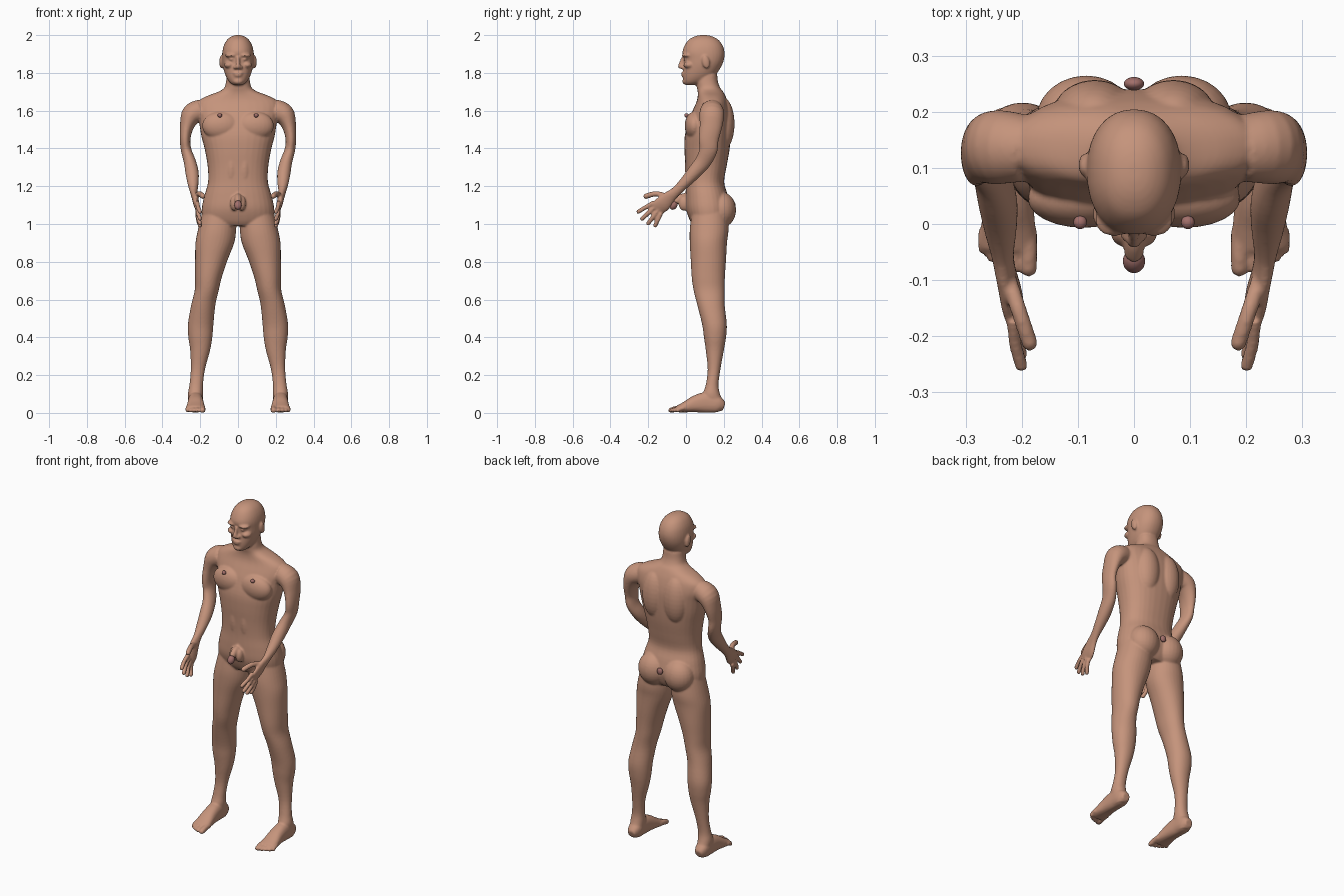
import bpy, bmesh, math
from mathutils import Vector, Matrix


def material(name, rgb):
    m = bpy.data.materials.new(name)
    m.diffuse_color = (*rgb, 1)
    return m


SKIN = material("skin", (0.56, 0.295, 0.2))
DARK = material("dark_pink_skin", (0.36, 0.16, 0.145))


def catmull(pts, steps=4):
    """Smoothly interpolate a list of tuples."""
    out = []
    for i in range(len(pts) - 1):
        a, b, c, d = (pts[max(0, min(len(pts) - 1, i + k))] for k in (-1, 0, 1, 2))
        for s in range(steps):
            t = s / steps
            out.append([0.5 * (2 * q + (r - p) * t + (2 * p - 5 * q + 4 * r - w) * t * t
                               + (3 * q - p - 3 * r + w) * t ** 3)
                        for p, q, r, w in zip(a, b, c, d)])
    return out + [list(pts[-1])]


def loft(bm, pts, mirror=False, flat=False, ref=(0, 1, 0), n=2.0, seg=32):
    """Skin rounded rings (x, y, z, ra, rb) along a path."""
    pts = catmull(pts)
    ref = Vector(ref)
    for sx in ((1, -1) if mirror else (1,)):
        rings = []
        for i, (x, y, z, ra, rb) in enumerate(pts):
            t = Vector(pts[min(i + 1, len(pts) - 1)][:3]) - Vector(pts[max(i - 1, 0)][:3])
            t = Vector((0, 0, 1)) if flat else t.normalized()
            a = ref.cross(t).normalized()
            b = t.cross(a)
            ring = []
            for k in range(seg):
                c, s = math.cos(k * math.tau / seg), math.sin(k * math.tau / seg)
                p = (Vector((x, y, z))
                     + a * ra * math.copysign(abs(c) ** (2 / n), c)
                     + b * rb * math.copysign(abs(s) ** (2 / n), s))
                ring.append(bm.verts.new((p.x * sx, p.y, p.z)))
            rings.append(ring)
        for r0, r1 in zip(rings, rings[1:]):
            for k in range(seg):
                bm.faces.new((r0[k], r0[k - 1], r1[k - 1], r1[k]))
        bm.faces.new(rings[0])
        bm.faces.new(rings[-1][::-1])


def sections(rows):
    """(z, x0, x1, y0, y1) extents to ring tuples."""
    return [((a + b) / 2, (c + d) / 2, z, (b - a) / 2, (d - c) / 2) for z, a, b, c, d in rows]


def blob(bm, loc, size, tilt=0):
    """Ellipsoid, mirrored when it is off the centre line."""
    for sx in ((1, -1) if loc[0] else (1,)):
        m = (Matrix.Translation((loc[0] * sx, loc[1], loc[2])) @ Matrix.Rotation(tilt, 4, 'X')
             @ Matrix.Diagonal((*size, 1)))
        bmesh.ops.create_uvsphere(bm, u_segments=24, v_segments=16, radius=1, matrix=m)


def digit(bm, path, r):
    """Finger or toe with a rounded tip."""
    loft(bm, [(*p, r, r) for p in path], mirror=True, seg=16)
    blob(bm, path[-1], (r, r, r))


def finish(bm, name, mat):
    bmesh.ops.recalc_face_normals(bm, faces=bm.faces)
    me = bpy.data.meshes.new(name)
    bm.to_mesh(me)
    bm.free()
    me.materials.append(mat)
    me.polygons.foreach_set("use_smooth", [True] * len(me.polygons))
    ob = bpy.data.objects.new(name, me)
    bpy.context.collection.objects.link(ob)
    return ob


bm = bmesh.new()

# torso and neck
torso = [(1.79, .06, .06, .165), (1.75, .064, .055, .17), (1.72, .074, .058, .182),
         (1.70, .105, .062, .197), (1.675, .17, .062, .21), (1.645, .215, .055, .222),
         (1.60, .222, .035, .234), (1.55, .208, .015, .24), (1.47, .195, -.006, .238),
         (1.39, .175, -.008, .23), (1.30, .16, -.003, .214), (1.22, .159, 0, .202),
         (1.15, .178, -.002, .222), (1.08, .192, 0, .235), (1.02, .185, .02, .22),
         (.99, .14, .04, .2)]
loft(bm, sections([(z, -w, w, f, b) for z, w, f, b in torso]), flat=True, n=2.3)
blob(bm, (.09, .045, 1.52), (.1, .052, .075))        # chest
blob(bm, (.07, .195, 1.53), (.075, .062, .14))       # back muscles
blob(bm, (.085, .185, 1.075), (.09, .08, .095))      # buttocks
blob(bm, (.035, .05, 1.3), (.04, .056, .13))         # abdomen

# legs
legs = [(1.06, .01, .19, .03, .22), (.97, .01, .212, .02, .225), (.90, .02, .225, .02, .217),
        (.81, .055, .227, .025, .212), (.72, .085, .227, .03, .206), (.65, .102, .229, .04, .204),
        (.57, .12, .248, .06, .205), (.47, .13, .265, .085, .216), (.40, .136, .263, .095, .212),
        (.33, .148, .253, .105, .2), (.23, .175, .25, .115, .182), (.15, .185, .257, .105, .172),
        (.10, .185, .265, .09, .18), (.05, .188, .26, .09, .198), (.01, .195, .255, .1, .19)]
loft(bm, sections(legs), mirror=True, flat=True, n=2.1)

# feet and toes
loft(bm, [(.225, .203, .035, .02, .022), (.225, .17, .045, .043, .038), (.225, .11, .055, .055, .04),
          (.224, .05, .047, .045, .043), (.224, 0, .032, .03, .048), (.224, -.045, .02, .018, .05)],
     mirror=True, ref=(1, 0, 0), n=2.4)
for x, tip, r in ((.188, -.078, .016), (.215, -.077, .0115), (.235, -.068, .011),
                  (.253, -.058, .0105), (.268, -.044, .0105)):
    digit(bm, [(x, -.01, .026), (x, (tip - .02) / 2, .022), (x, tip, .013)], r)

# arms and palms
loft(bm, [(.195, .135, 1.6, .06, .06), (.243, .137, 1.58, .057, .066), (.27, .132, 1.52, .038, .06),
          (.28, .12, 1.45, .028, .053), (.274, .118, 1.39, .028, .048), (.255, .09, 1.33, .032, .043),
          (.243, .04, 1.27, .035, .037), (.238, -.01, 1.215, .029, .029),
          (.234, -.055, 1.17, .02, .027), (.228, -.09, 1.14, .017, .035),
          (.22, -.125, 1.105, .016, .044), (.212, -.158, 1.08, .013, .04)], mirror=True)

# fingers and thumb
for base, tip in (((-.17, 1.115), (-.252, 1.065)), ((-.16, 1.095), (-.232, 1.028)),
                  ((-.147, 1.075), (-.2, 1.003)), ((-.132, 1.057), (-.163, .992))):
    mid = [(p + q) / 2 for p, q in zip(base, tip)]
    digit(bm, [(.215, *base), (.212, *mid), (.201, *tip)], .0118)
digit(bm, [(.228, -.085, 1.14), (.205, -.155, 1.16), (.186, -.212, 1.147)], .0145)

# skull and jaw
head = [(2.0, .012, .075, .11), (1.993, .035, .045, .14), (1.975, .058, .014, .172),
        (1.945, .075, -.007, .194), (1.91, .083, -.019, .204), (1.875, .084, -.012, .202),
        (1.84, .081, -.012, .19), (1.80, .071, -.016, .165), (1.77, .058, -.016, .13),
        (1.748, .042, -.012, .09), (1.735, .022, -.002, .05)]
loft(bm, sections([(z, -w, w, f, b) for z, w, f, b in head]), flat=True, n=2.2)

# face: brow, closed eyes, cheeks, nose, lips, chin, ears
blob(bm, (.035, .005, 1.893), (.035, .028, .011))
blob(bm, (.034, .008, 1.872), (.017, .022, .01))
blob(bm, (.048, .018, 1.842), (.026, .032, .018))
loft(bm, [(0, -.012, 1.885, .009, .012), (0, -.02, 1.86, .01, .014), (0, -.03, 1.835, .013, .014),
          (0, -.024, 1.822, .013, .012)], flat=True, seg=16)
blob(bm, (.014, -.018, 1.829), (.011, .014, .01))
blob(bm, (0, -.014, 1.798), (.027, .013, .006))
blob(bm, (0, -.012, 1.786), (.023, .014, .007))
blob(bm, (0, -.004, 1.755), (.026, .016, .016))
blob(bm, (.088, .105, 1.858), (.011, .02, .036), .2)

# groin
blob(bm, (.02, -.012, 1.11), (.022, .028, .04))
loft(bm, [(0, .01, 1.145, .018, .018), (0, -.03, 1.14, .018, .018), (0, -.058, 1.115, .017, .017)],
     ref=(1, 0, 0), seg=20)

# flatten the soles, then fuse everything into one smooth skin
for v in bm.verts:
    v.co.z = max(v.co.z, .002)
body = finish(bm, "body", SKIN)
fuse = body.modifiers.new("fuse", 'REMESH')
fuse.mode = 'VOXEL'
fuse.voxel_size = .0055
fuse.use_smooth_shade = True
soft = body.modifiers.new("soften", 'SMOOTH')
soft.factor = .5
soft.iterations = 5

# darker details
for name, loc, size, tilt in (("nipples", (.096, .003, 1.575), (.012, .012, .011), 0),
                              ("groin_tip", (0, -.066, 1.1), (.02, .02, .026), -.5),
                              ("rear_detail", (0, .25, 1.1), (.018, .012, .02), 0)):
    part = bmesh.new()
    blob(part, loc, size, tilt)
    finish(part, name, DARK)
